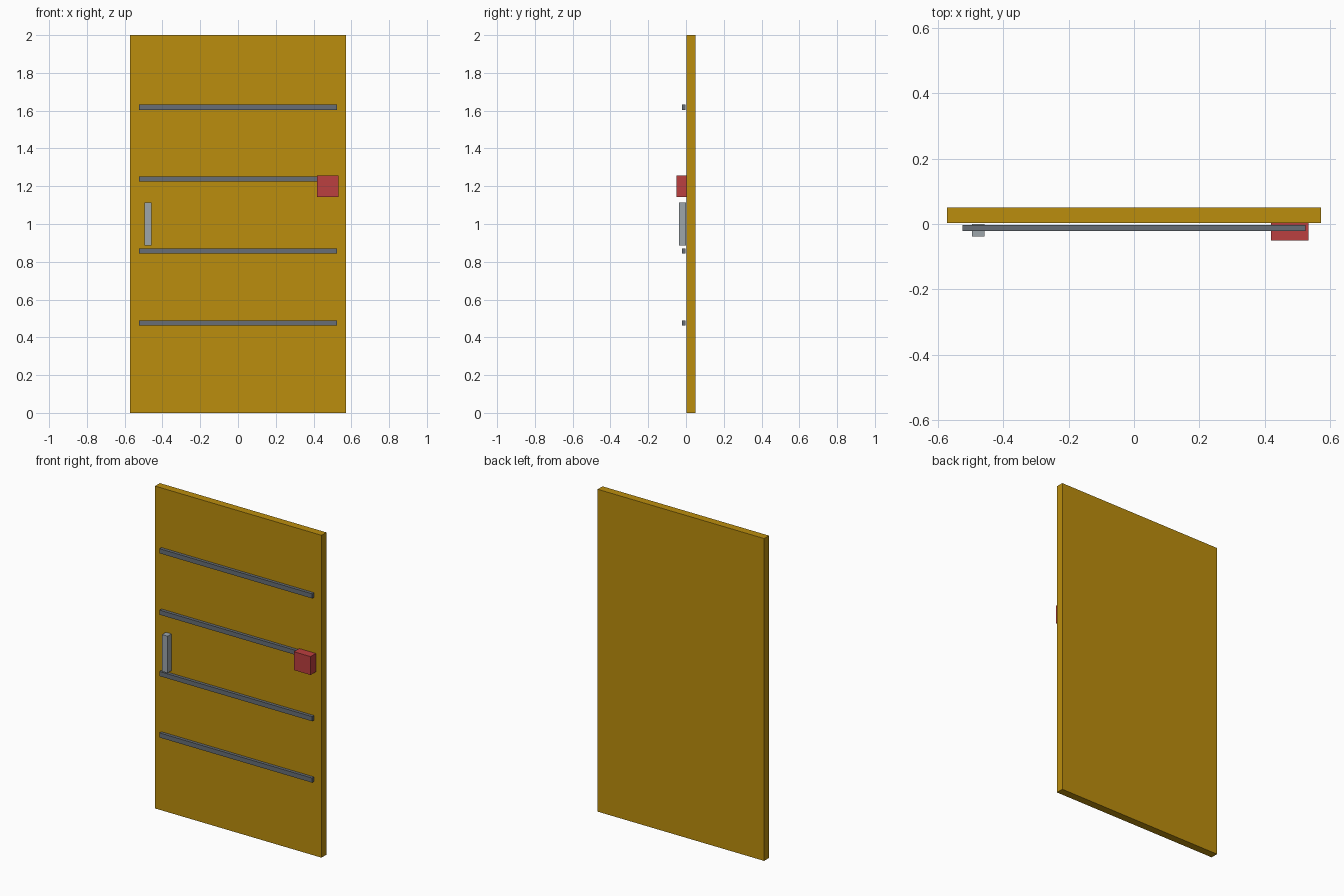
import bpy

if "Cube" in bpy.data.objects:
    bpy.data.objects.remove(bpy.data.objects["Cube"])


def material(name, rgb):
    mat = bpy.data.materials.new(name)
    mat.diffuse_color = (*rgb, 1.0)
    mat.use_nodes = True
    mat.node_tree.nodes["Principled BSDF"].inputs["Base Color"].default_value = mat.diffuse_color
    return mat


def box(name, center, size, mat=None):
    bpy.ops.mesh.primitive_cube_add(size=1, location=center)
    ob = bpy.context.object
    ob.name = name
    ob.scale = size
    bpy.ops.object.transform_apply(location=False, rotation=False, scale=True)
    if mat:
        ob.data.materials.append(mat)
    return ob


ochre = material("ochre_paint", (0.50, 0.27, 0.004))
steel = material("dark_steel", (0.135, 0.155, 0.18))
silver = material("silver", (0.34, 0.38, 0.41))
red = material("red_plastic", (0.50, 0.05, 0.05))

# Door slab
box("door_panel", (0, 0.0262, 1.0), (1.143, 0.0476, 2.0), ochre)

# Four evenly spaced horizontal bars, just proud of the front face
for i in range(4):
    box(f"cross_bar_{i + 1}", (0, -0.0119, 0.476 + 0.381 * i),
        (1.048, 0.019, 0.0286), steel)

# Upright pull handle on the left
box("handle", (-0.476, -0.019, 1.0), (0.038, 0.038, 0.2286), silver)

# Lock box on the right, slightly sunk into the panel
box("lock_box", (0.476, -0.0214, 1.2), (0.114, 0.0572, 0.114), red)
